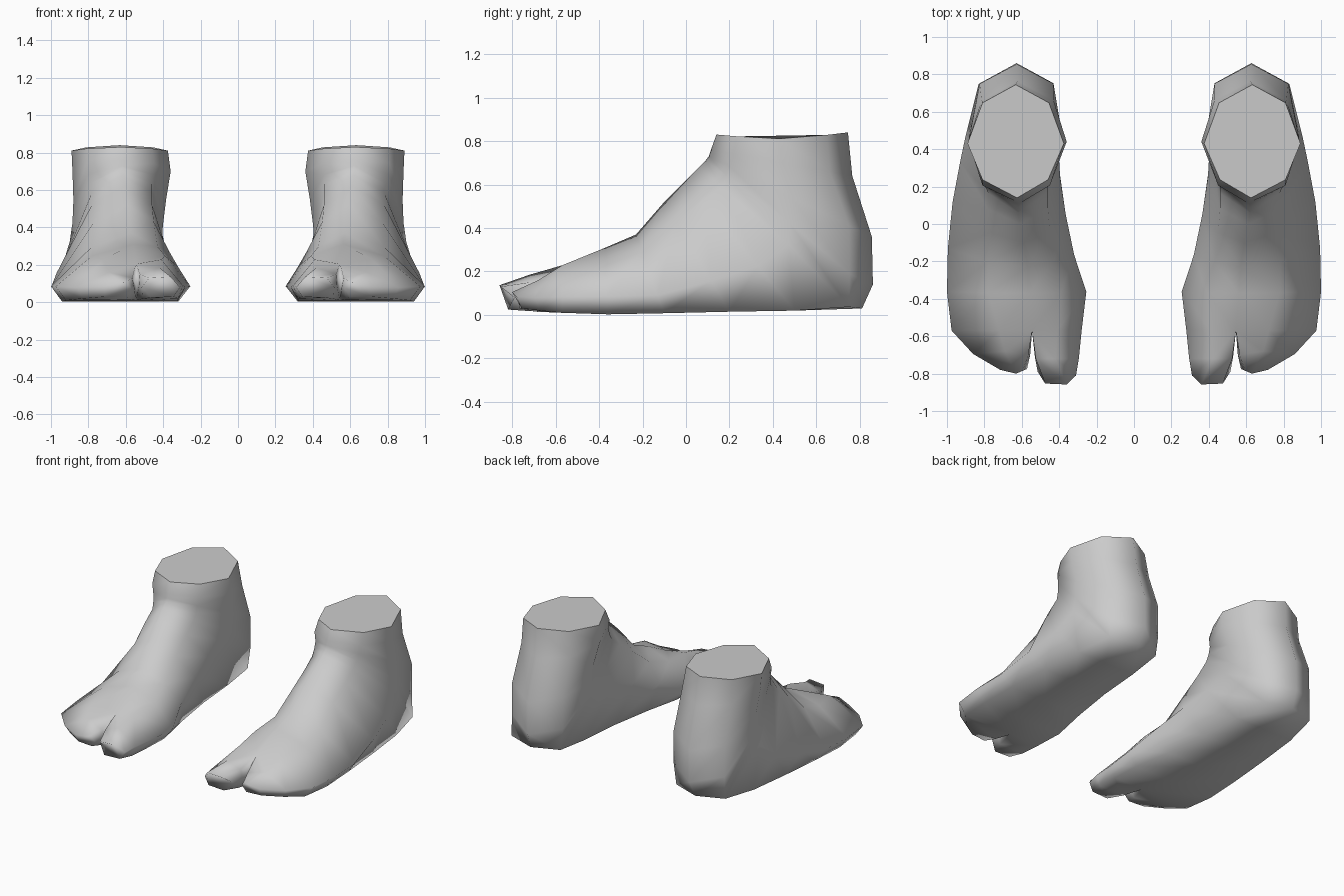
import bpy, bmesh

grey = bpy.data.materials.new("plain grey")
grey.diffuse_color = (0.6, 0.6, 0.6, 1)

# Foot rings, fanning from upright at the toes to level at the ankle:
# top y,z | bottom y,z | three heights down the ring | top x | inner x's | outer x's
RINGS = [
    (-.57, .205, -.57, .01, -.12, .62, 1, .545, .41, .28, .32, .72, .975, .92),
    (-.37, .31, -.36, .003, .20, .73, 1, .56, .39, .255, .32, .78, 1.0, .94),
    (-.23, .37, -.10, .008, .20, .77, 1, .57, .43, .32, .37, .78, .995, .93),
    (-.10, .52, .20, .015, .18, .72, 1, .59, .45, .365, .41, .77, .97, .91),
    (.00, .62, .50, .02, .16, .66, 1, .61, .46, .395, .43, .78, .93, .88),
    (.06, .68, .81, .03, .14, .55, .92, .62, .46, .405, .45, .78, .90, .83),
    (.09, .71, .86, .14, .13, .50, .86, .62, .46, .40, .43, .79, .885, .825),
    (.105, .73, .855, .36, .13, .50, .86, .62, .46, .385, .43, .80, .88, .825),
    (.115, .76, .765, .64, .14, .50, .84, .62, .45, .36, .43, .81, .885, .815),
    (.14, .83, .745, .84, .16, .48, .84, .625, .46, .375, .455, .81, .89, .81),
]
INSIDE_ARCH = {2: .50, 3: .50, 4: .50, 5: .48}   # higher fullness on the arch side

# Toe rings: top, shoulder, side, sole edge, sole, cleft wall
BIG_TOE = [
    [(.525, -.72, .15), (.42, -.72, .185), (.295, -.72, .09),
     (.32, -.72, .02), (.51, -.72, .018), (.53, -.71, .085)],
    [(.475, -.853, .13), (.36, -.858, .137), (.31, -.81, .08),
     (.345, -.82, .03), (.465, -.82, .025), (.515, -.79, .08)],
]
SMALL_TOES = [
    [(.565, -.70, .13), (.69, -.68, .16), (.86, -.695, .08),
     (.83, -.67, .02), (.58, -.69, .015), (.555, -.70, .08)],
    [(.595, -.785, .11), (.63, -.80, .105), (.715, -.78, .085),
     (.71, -.755, .03), (.60, -.765, .03), (.572, -.775, .075)],
]


def ring_points(k, r):
    """Eight points: top, inner three, bottom, outer three upward."""
    ty, tz, by, bz = r[:4]
    at = lambda x, u: (x, ty + (by - ty) * u, tz + (bz - tz) * u)
    inner_u = (r[4], INSIDE_ARCH.get(k, r[5]), r[6])
    inner = [at(x, u) for x, u in zip(r[8:11], inner_u)]
    outer = [at(x, u) for x, u in zip(r[11:14], r[4:7])]
    return [at(r[7], 0)] + inner + [at((r[10] + r[13]) / 2, 1)] + outer[::-1]


def bridge(bm, a, b):
    n = len(a)
    for i in range(n):
        j = (i + 1) % n
        bm.faces.new((a[i], a[j], b[j], b[i]))


def make_foot(name, side):
    bm = bmesh.new()
    # Main foot and ankle
    rings = [[bm.verts.new(p) for p in ring_points(k, r)] for k, r in enumerate(RINGS)]
    for i, dip in ((1, .01), (2, .024), (3, .01), (5, .01), (6, .024), (7, .01)):
        rings[-1][i].co.z -= dip          # ankle rim dips at the sides
    for i in (3, 5):                      # broad flat base of the heel
        rings[5][i].co.z -= .045
        rings[6][i].co.z -= .03
    for a, b in zip(rings, rings[1:]):
        bridge(bm, a, b)
    cap = bm.faces.new(rings[-1])
    # Toes share the root of the cleft
    r = rings[0]
    r[4].co.x = .545
    root = bm.verts.new((.545, -.575, .09))
    for base, toe in (([r[0], r[1], r[2], r[3], r[4], root], BIG_TOE),
                      ([r[0], r[7], r[6], r[5], r[4], root], SMALL_TOES)):
        for pts in toe:
            nxt = [bm.verts.new(p) for p in pts]
            bridge(bm, base, nxt)
            base = nxt
        bm.faces.new(base)
    for v in bm.verts:
        v.co.x *= side
    bmesh.ops.recalc_face_normals(bm, faces=bm.faces)
    # Smooth skin, flat ankle cut
    for f in bm.faces:
        f.smooth = f is not cap
    for e in cap.edges:
        e.smooth = False
    mesh = bpy.data.meshes.new(name)
    bm.to_mesh(mesh)
    bm.free()
    mesh.materials.append(grey)
    bpy.context.collection.objects.link(bpy.data.objects.new(name, mesh))


make_foot("right_foot", 1)
make_foot("left_foot", -1)
